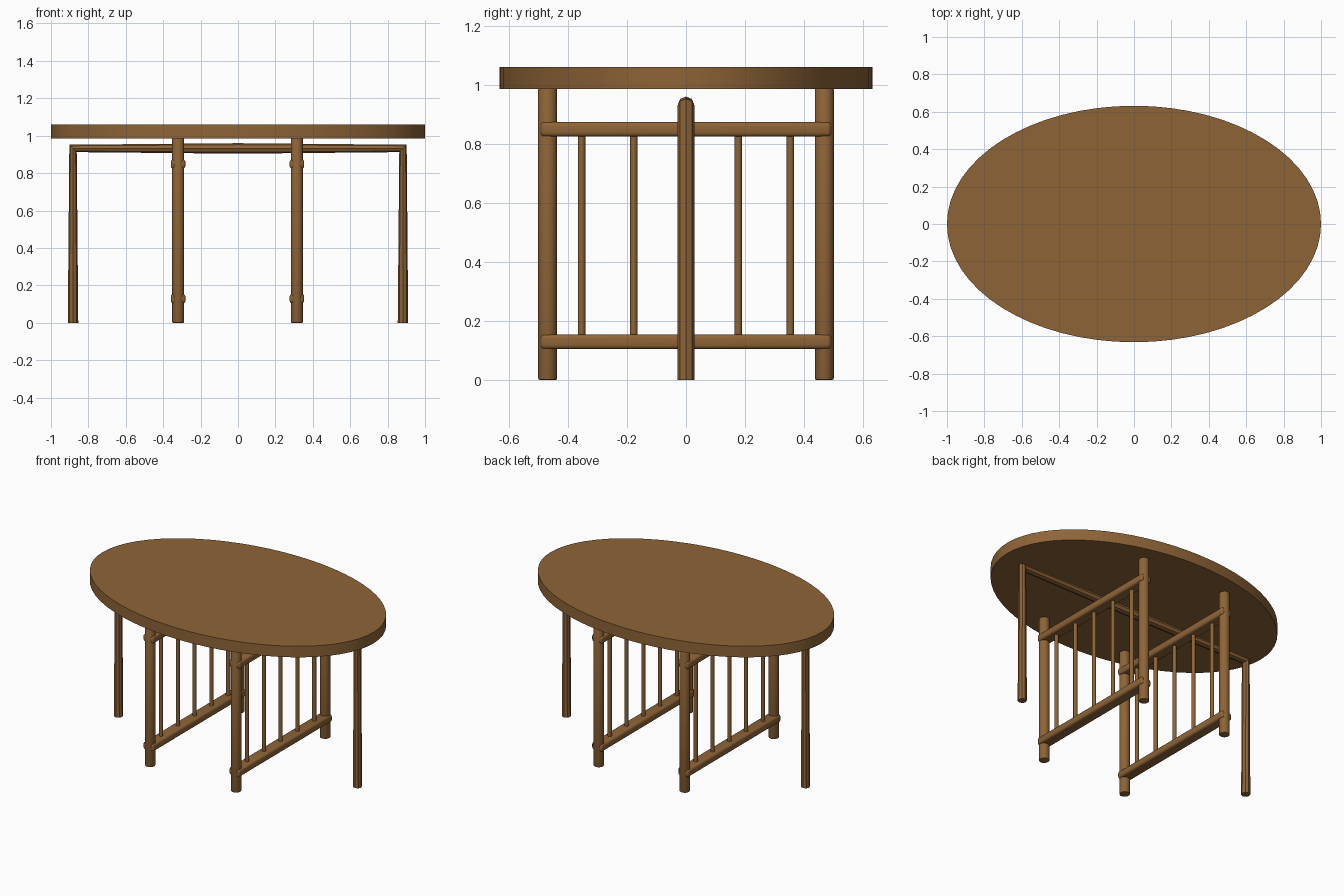
import bpy
import math

if "Cube" in bpy.data.objects:
    bpy.data.objects.remove(bpy.data.objects["Cube"], do_unlink=True)

wood = bpy.data.materials.new("brown wood")
wood.use_nodes = True
wood.diffuse_color = (0.27, 0.127, 0.038, 1)
wood.node_tree.nodes["Principled BSDF"].inputs["Base Color"].default_value = wood.diffuse_color


def finish(name, bevel=0, segments=2):
    """Name, colour, bevel and smooth the active object."""
    ob = bpy.context.object
    ob.name = name
    ob.data.materials.clear()
    ob.data.materials.append(wood)
    bpy.ops.object.transform_apply(location=False, rotation=False, scale=True)
    if bevel:
        mod = ob.modifiers.new("soft edges", 'BEVEL')
        mod.width, mod.segments = bevel, segments
        mod.limit_method, mod.angle_limit = 'ANGLE', math.radians(40)
        bpy.ops.object.modifier_apply(modifier=mod.name)
    bpy.ops.object.shade_smooth_by_angle(angle=math.radians(35))
    return ob


def post(name, x, y, bottom, top, radius, sides, bevel=0):
    bpy.ops.mesh.primitive_cylinder_add(vertices=sides, radius=radius, depth=top - bottom,
                                        location=(x, y, (bottom + top) / 2))
    finish(name, bevel)


# Oval top
bpy.ops.mesh.primitive_cylinder_add(vertices=64, radius=1, depth=0.074, location=(0, 0, 1.023))
bpy.context.object.scale = (1, 0.632, 1)
finish("table_top")

# Two gate frames: posts, rails and spindles
for side, x in (("right", -0.32), ("left", 0.315)):
    for end, y in (("front", -0.469), ("back", 0.469)):
        post(f"{side}_{end}_leg", x, y, 0, 0.987, 0.032, 24, 0.004)
    for level, z in (("lower", 0.129), ("upper", 0.849)):
        bpy.ops.mesh.primitive_cube_add(size=1, location=(x, 0, z))
        bpy.context.object.scale = (0.078, 0.985, 0.05)
        finish(f"{side}_{level}_rail", 0.014, 3)
    for i in range(-2, 3):
        post(f"{side}_spindle_{i + 3}", x, i * 0.177, 0.14, 0.84, 0.0125, 16)

# Arched support spanning the ends, narrowing at its corners
curve = bpy.data.curves.new("end_support", 'CURVE')
curve.dimensions = '3D'
curve.bevel_depth = 0.028
curve.bevel_resolution = 2
curve.use_fill_caps = True
path = [(-0.882, 0), (-0.882, 0.932), (0, 0.932), (0.882, 0.932), (0.882, 0)]
spline = curve.splines.new('POLY')
spline.points.add(len(path) - 1)
for point, (x, z) in zip(spline.points, path):
    point.co = (x, 0, z, 1)
support = bpy.data.objects.new("end_support", curve)
bpy.context.collection.objects.link(support)
bpy.ops.object.select_all(action='DESELECT')
support.select_set(True)
bpy.context.view_layer.objects.active = support
bpy.ops.object.convert(target='MESH')
finish("end_support")
